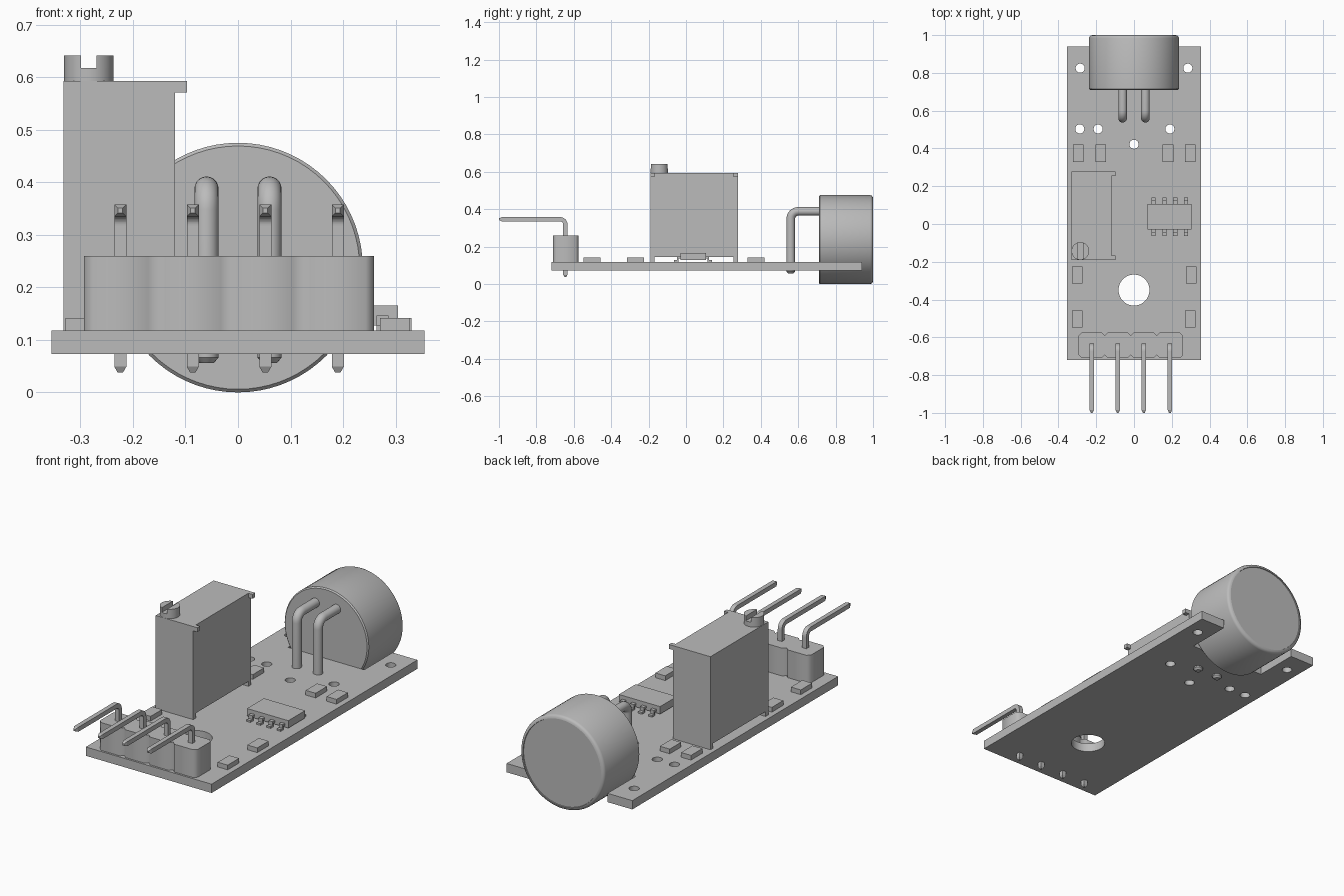
import bpy, bmesh
from math import pi, sin, cos, radians
from mathutils import Vector, Matrix

cube = bpy.data.objects.get("Cube")
if cube:
    bpy.data.objects.remove(cube, do_unlink=True)

grey = bpy.data.materials.new("plain grey")
grey.use_nodes = True
tone = (0.5, 0.5, 0.5, 1)
grey.diffuse_color = tone
grey.node_tree.nodes["Principled BSDF"].inputs["Base Color"].default_value = tone

TOP, BOTTOM = 0.118, 0.073


def finish(ob, smooth=False):
    if not ob.data.materials:
        ob.data.materials.append(grey)
    if smooth:
        bpy.ops.object.select_all(action="DESELECT")
        ob.select_set(True)
        bpy.context.view_layer.objects.active = ob
        bpy.ops.object.shade_smooth_by_angle(angle=radians(35))
    return ob


def from_bmesh(name, bm, smooth=False):
    bmesh.ops.recalc_face_normals(bm, faces=bm.faces)
    mesh = bpy.data.meshes.new(name)
    bm.to_mesh(mesh)
    bm.free()
    ob = bpy.data.objects.new(name, mesh)
    bpy.context.collection.objects.link(ob)
    return finish(ob, smooth)


def add_box(bm, x0, x1, y0, y1, z0, z1):
    m = Matrix.Translation(((x0 + x1) / 2, (y0 + y1) / 2, (z0 + z1) / 2))
    m = m @ Matrix.Diagonal((x1 - x0, y1 - y0, z1 - z0, 1))
    bmesh.ops.create_cube(bm, size=1, matrix=m)


def boxes(name, items):
    bm = bmesh.new()
    for b in items:
        add_box(bm, *b)
    return from_bmesh(name, bm)


def circle(x, y, r, n=32):
    return [(x + r * cos(2 * pi * i / n), y + r * sin(2 * pi * i / n)) for i in range(n)]


def plate(name, outlines, z0, z1, smooth=False):
    """Extrude a filled outline; further outlines become holes."""
    cu = bpy.data.curves.new(name, "CURVE")
    cu.dimensions, cu.fill_mode, cu.extrude = "2D", "BOTH", (z1 - z0) / 2
    for pts in outlines:
        sp = cu.splines.new("POLY")
        sp.points.add(len(pts) - 1)
        for p, (x, y) in zip(sp.points, pts):
            p.co = (x, y, 0, 1)
        sp.use_cyclic_u = True
    temp = bpy.data.objects.new(name + " outline", cu)
    bpy.context.collection.objects.link(temp)
    bpy.context.view_layer.update()
    bm = bmesh.new()
    bm.from_mesh(temp.to_mesh())
    temp.to_mesh_clear()
    bpy.data.objects.remove(temp, do_unlink=True)
    bpy.data.curves.remove(cu)
    bmesh.ops.remove_doubles(bm, verts=bm.verts, dist=1e-5)
    bmesh.ops.translate(bm, verts=bm.verts, vec=(0, 0, (z0 + z1) / 2))
    return from_bmesh(name, bm, smooth)


def bent_wire(name, x, path, sides, phase, smooth=False):
    """Sweep a ring along (y, z, radius) points at a fixed x."""
    bm = bmesh.new()
    rings = []
    pts = [Vector((x, y, z)) for y, z, r in path]
    for i, p in enumerate(pts):
        t = (pts[min(i + 1, len(pts) - 1)] - pts[max(i - 1, 0)]).normalized()
        side = Vector((1, 0, 0))
        up = t.cross(side)
        r = path[i][2]
        rings.append([bm.verts.new(p + side * r * cos(phase + 2 * pi * k / sides)
                                   + up * r * sin(phase + 2 * pi * k / sides))
                      for k in range(sides)])
    for a, b in zip(rings, rings[1:]):
        for k in range(sides):
            j = (k + 1) % sides
            bm.faces.new((a[k], a[j], b[j], b[k]))
    bm.faces.new(rings[0])
    bm.faces.new(rings[-1])
    return from_bmesh(name, bm, smooth)


def bend(y, z, radius, direction, r, steps=8):
    """Quarter turn from rising at y to running level at z."""
    return [(y + direction * radius * (1 - cos(a)), z - radius * (1 - sin(a)), r)
            for a in (pi / 2 * i / steps for i in range(steps + 1))]


# Circuit board with a notch for the capsule and drilled holes
W, N, FRONT, BACK, NOTCH = 0.355, 0.215, -0.72, 0.94, 0.71
outline = [(-W, FRONT), (W, FRONT), (W, BACK), (N, BACK), (N, NOTCH),
           (-N, NOTCH), (-N, BACK), (-W, BACK)]
small_holes = [(-0.285, 0.825), (0.285, 0.825), (-0.287, 0.503),
               (-0.19, 0.503), (0.19, 0.503), (0, 0.422)]
holes = [circle(x, y, 0.024) for x, y in small_holes] + [circle(0, -0.35, 0.082, 48)]
plate("circuit_board", [outline] + holes, BOTTOM, TOP, True)

# Microphone capsule lying along y
bm = bmesh.new()
R = 0.2375
profile = [(0.71, R - 0.006), (0.716, R), (0.985, R), (0.993, R - 0.003),
           (0.998, R - 0.009), (1.0, R - 0.017), (0.996, R - 0.018)]
rings = [[bm.verts.new((x, y, z + R)) for x, z in circle(0, 0, r, 72)] for y, r in profile]
for a, b in zip(rings, rings[1:]):
    for k in range(72):
        j = (k + 1) % 72
        bm.faces.new((a[k], a[j], b[j], b[k]))
bm.faces.new(rings[0])
bm.faces.new(rings[-1])
from_bmesh("microphone_capsule", bm, True)

# Round capsule leads
for side, x in (("right", -0.06), ("left", 0.06)):
    r = 0.023
    path = [(0.56, 0.056, r * 0.6), (0.56, 0.066, r)]
    path += bend(0.56, 0.388, 0.04, 1, r) + [(0.712, 0.388, r)]
    bent_wire(side + "_capsule_lead", x, path, 20, 0, True)

# Pin header housing with chamfered segments
PITCH, PIN_X = 0.138, -0.224
c, y0, y1 = 0.016, -0.71, -0.575
front, back = [], []
for i in range(4):
    left = PIN_X - PITCH / 2 + i * PITCH
    right = left + PITCH
    front += [(left, y0 + c), (left + c, y0), (right - c, y0)]
    back += [(left, y1 - c), (left + c, y1), (right - c, y1)]
end = PIN_X + 3.5 * PITCH
front.append((end, y0 + c))
back.append((end, y1 - c))
plate("header_housing", [front + back[::-1]], TOP, 0.26)

# Square bent header pins with tapered ends
for i in range(4):
    r = 0.0115 * 2 ** 0.5
    path = [(-0.645, 0.038, r * 0.45), (-0.645, 0.049, r)]
    path += bend(-0.645, 0.346, 0.028, -1, r) + [(-0.985, 0.346, r), (-1.0, 0.346, r * 0.4)]
    bent_wire(f"header_pin_{i + 1}", PIN_X + i * PITCH, path, 4, pi / 4)

# Trimmer body with end feet and corner tabs
PX0, PX1, PY0, PY1, PZ = -0.332, -0.12, -0.19, 0.277, 0.593
parts = [(PX0, PX1, PY0, PY1, 0.143, PZ)]
for a, b in ((PY0, PY0 + 0.022), (PY1 - 0.022, PY1)):
    parts.append((PX0, PX1, a, b, TOP, 0.143))
    parts.append((PX1, PX1 + 0.023, a, b, PZ - 0.022, PZ))
boxes("trimmer_body", parts)

# Slotted adjustment screw
sx, sy, sr, slot = -0.284, -0.143, 0.047, 0.0125
plate("screw_base", [circle(sx, sy, sr, 40)], PZ, 0.617, True)
for name, s in (("screw_right_half", -1), ("screw_left_half", 1)):
    arc = [(x, y) for x, y in circle(0, 0, sr, 80) if x > slot]
    arc.sort(key=lambda p: p[1])
    plate(name, [[(sx + s * x, sy + y) for x, y in arc]], 0.617, 0.641, True)

# Amplifier chip and its stepped legs
boxes("chip_body", [(0.072, 0.305, -0.03, 0.106, 0.127, 0.165)])
legs = []
for i in range(4):
    x = 0.104 + i * 0.057
    for edge, s in ((-0.03, -1), (0.106, 1)):
        for near, far, z0, z1 in ((-0.002, 0.016, 0.136, 0.146), (0.01, 0.018, TOP, 0.146),
                                  (0.01, 0.034, TOP, 0.127)):
            ya, yb = sorted((edge + s * near, edge + s * far))
            legs.append((x - 0.011, x + 0.011, ya, yb, z0, z1))
boxes("chip_legs", legs)

# Small surface-mounted parts
spots = [(-0.295, 0.375), (-0.175, 0.375), (0.18, 0.375), (0.298, 0.375),
         (-0.3, -0.27), (-0.3, -0.503), (0.302, -0.27), (0.298, -0.503)]
for i, (x, y) in enumerate(spots):
    boxes(f"surface_part_{i + 1}", [(x - 0.028, x + 0.028, y - 0.046, y + 0.046, TOP, 0.142)])
